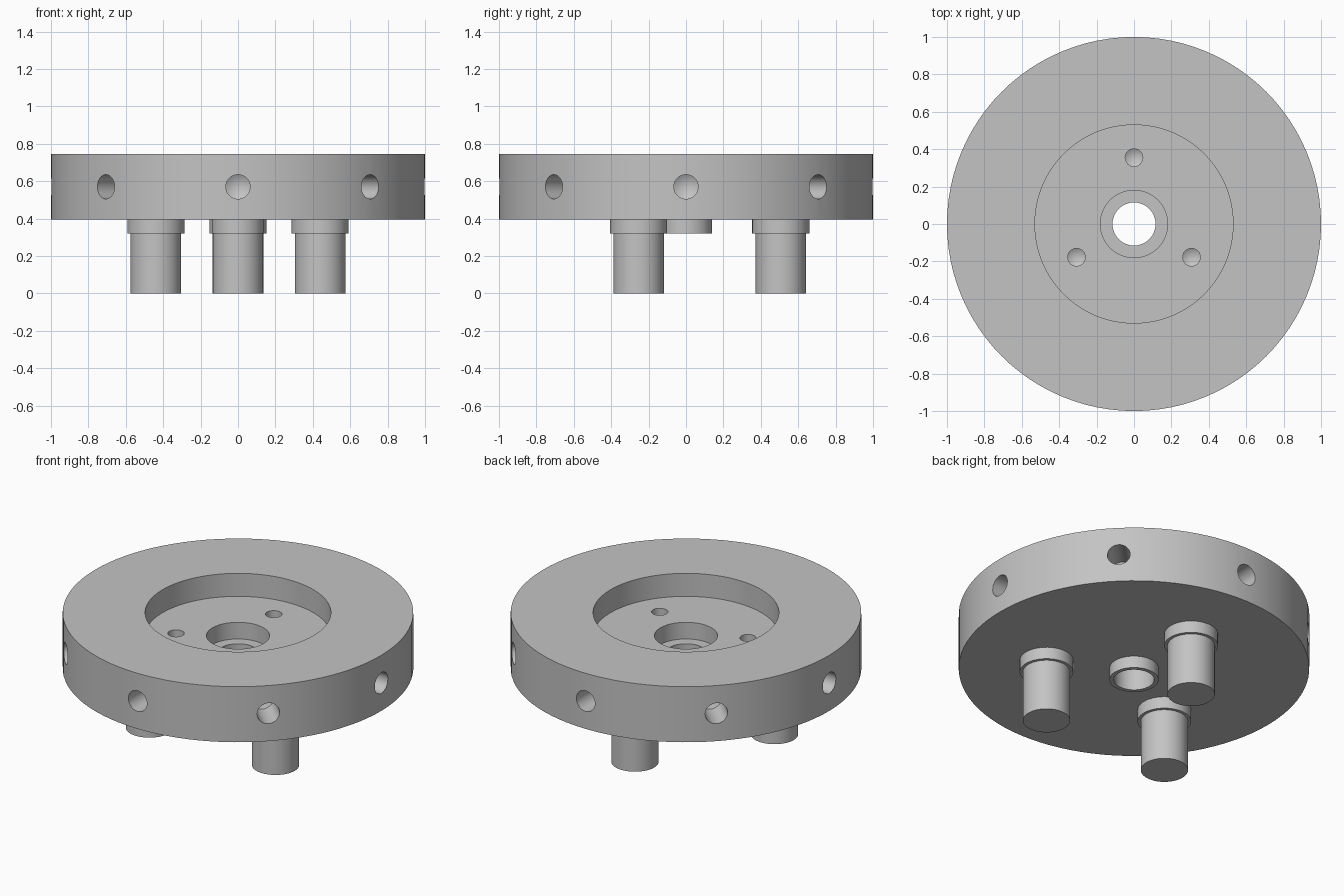
import bpy
import bmesh
from math import radians, cos, sin, tau
from mathutils import Matrix, Vector

cube = bpy.data.objects.get("Cube")
if cube:
    bpy.data.objects.remove(cube, do_unlink=True)

GREY = (0.55, 0.55, 0.55, 1.0)
metal = bpy.data.materials.new("machined grey")
metal.use_nodes = True
metal.diffuse_color = GREY
metal.node_tree.nodes["Principled BSDF"].inputs["Base Color"].default_value = GREY

BOTTOM, TOP, FLOOR, LEDGE, COLLAR = 0.395, 0.745, 0.6, 0.495, 0.32
BORE = 0.115


def lathe(bm, profile, steps, matrix=Matrix(), closed=False):
    """Revolve (radius, z) points around z; radius zero becomes a pole."""
    rings = []
    for r, z in profile:
        count = steps if r > 0 else 1
        rings.append([bm.verts.new(matrix @ Vector((r * cos(tau * i / steps),
                                                   r * sin(tau * i / steps), z)))
                      for i in range(count)])
    pairs = list(zip(rings, rings[1:]))
    if closed:
        pairs.append((rings[-1], rings[0]))
    for a, b in pairs:
        for i in range(steps):
            j = (i + 1) % steps
            quad = [a[i % len(a)], a[j % len(a)], b[j % len(b)], b[i % len(b)]]
            bm.faces.new(list(dict.fromkeys(quad)))


def make_object(name, bm):
    bmesh.ops.recalc_face_normals(bm, faces=bm.faces[:])
    mesh = bpy.data.meshes.new(name)
    bm.to_mesh(mesh)
    bm.free()
    mesh.materials.append(metal)
    obj = bpy.data.objects.new(name, mesh)
    bpy.context.collection.objects.link(obj)
    return obj


def activate(obj):
    bpy.ops.object.select_all(action="DESELECT")
    obj.select_set(True)
    bpy.context.view_layer.objects.active = obj


def smooth(obj):
    activate(obj)
    bpy.ops.object.shade_smooth_by_angle(angle=radians(25))


# Disc with stepped recess, central bore and underside boss
bm = bmesh.new()
lathe(bm, [(1, BOTTOM), (1, TOP), (0.53, TOP), (0.53, FLOOR), (0.18, FLOOR),
           (0.18, LEDGE), (BORE, LEDGE), (BORE, COLLAR), (0.14, COLLAR),
           (0.14, BOTTOM)], 96, closed=True)
disc = make_object("disc_body", bm)

# Drill-shaped cutters: eight around the rim, three in the recess floor
bm = bmesh.new()


def drill(radius, depth, matrix):
    lathe(bm, [(0, 0.1), (radius, 0.1), (radius, -depth),
               (0, -depth - radius * 0.6)], 32, matrix)


for i in range(8):
    spin = Matrix.Rotation(tau * i / 8, 4, "Z")
    tilt = Matrix.Rotation(radians(90), 4, "Y")
    drill(0.065, 0.2, spin @ Matrix.Translation((1, 0, 0.57)) @ tilt)

pin_angles = [radians(a) for a in (90, 210, 330)]
for a in pin_angles:
    drill(0.047, 0.12, Matrix.Translation((0.355 * cos(a), 0.355 * sin(a), FLOOR)))

cutter = make_object("drill_cutter", bm)
cutter.hide_render = True
activate(disc)
cut = disc.modifiers.new("drilled holes", "BOOLEAN")
cut.operation = "DIFFERENCE"
cut.solver = "EXACT"
cut.object = cutter
bpy.ops.object.modifier_apply(modifier=cut.name)
bpy.data.objects.remove(cutter, do_unlink=True)
smooth(disc)

# Three collared pins below the disc
for name, a in zip(("back_pin", "right_pin", "left_pin"), pin_angles):
    bm = bmesh.new()
    lathe(bm, [(0, 0), (0.135, 0), (0.135, COLLAR), (0.153, COLLAR),
               (0.153, BOTTOM), (0, BOTTOM)], 48)
    pin = make_object(name, bm)
    pin.location = (0.507 * cos(a), 0.507 * sin(a), 0)
    smooth(pin)
